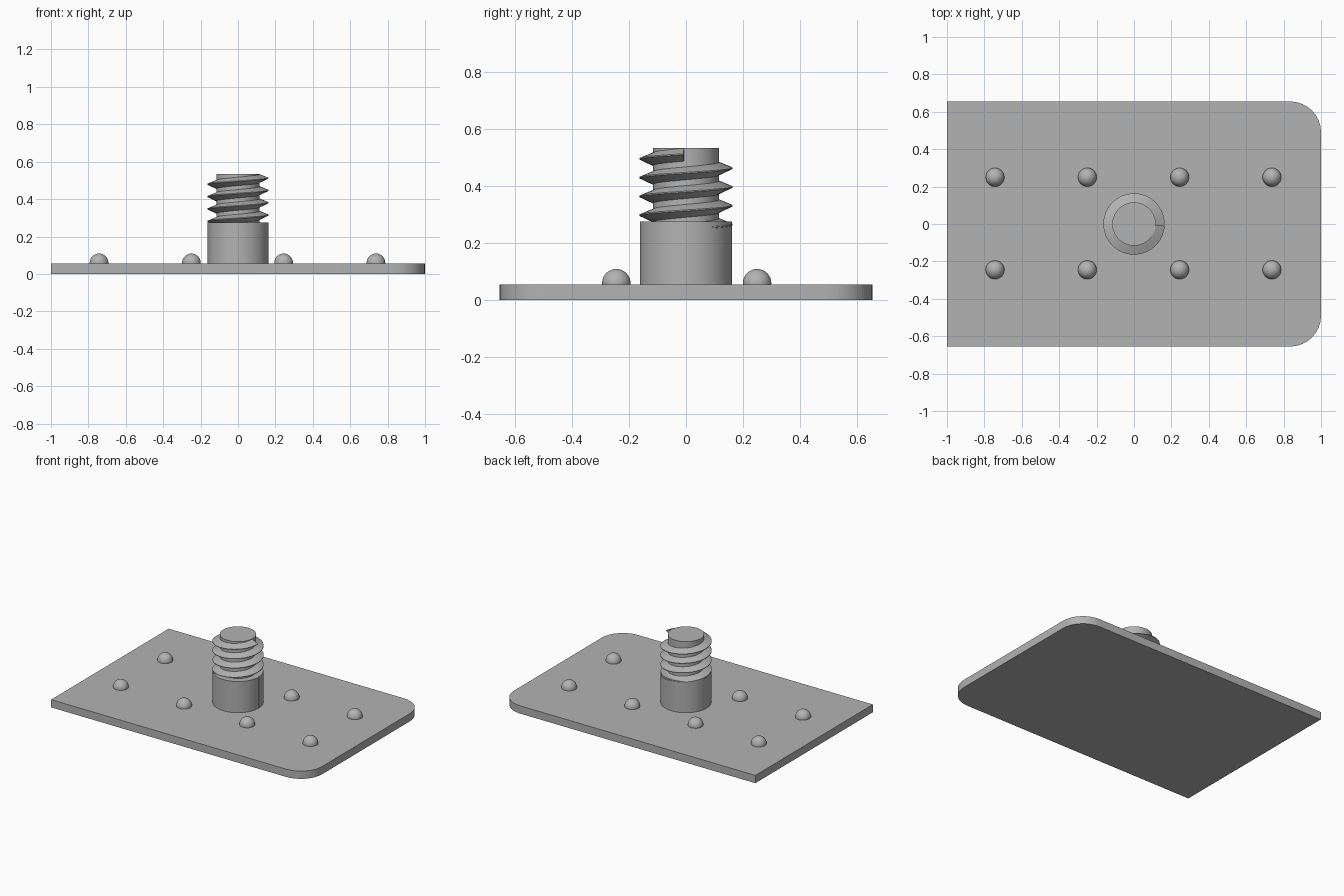
import bpy, bmesh
from math import sin, cos, pi, radians

cube = bpy.data.objects.get("Cube")
if cube:
    bpy.data.objects.remove(cube, do_unlink=True)

GREY = (0.45, 0.45, 0.45, 1)
metal = bpy.data.materials.new("plain_grey")
metal.use_nodes = True
metal.diffuse_color = GREY
metal.node_tree.nodes["Principled BSDF"].inputs["Base Color"].default_value = GREY


def finish(name, bm, location=(0, 0, 0)):
    """Turn a bmesh into a smooth shaded object with sharp edges kept."""
    bmesh.ops.remove_doubles(bm, verts=bm.verts, dist=1e-5)
    bmesh.ops.recalc_face_normals(bm, faces=bm.faces)
    mesh = bpy.data.meshes.new(name)
    bm.to_mesh(mesh)
    bm.free()
    mesh.materials.append(metal)
    obj = bpy.data.objects.new(name, mesh)
    obj.location = location
    bpy.context.collection.objects.link(obj)
    bpy.ops.object.select_all(action="DESELECT")
    obj.select_set(True)
    bpy.context.view_layer.objects.active = obj
    bpy.ops.object.shade_smooth_by_angle(angle=radians(30))
    return obj


def prism(name, outline, z0, z1):
    """Extrude a flat outline from z0 to z1."""
    bm = bmesh.new()
    face = bm.faces.new([bm.verts.new((x, y, z0)) for x, y in outline])
    out = bmesh.ops.extrude_face_region(bm, geom=[face])
    top = [g for g in out["geom"] if isinstance(g, bmesh.types.BMVert)]
    bmesh.ops.translate(bm, verts=top, vec=(0, 0, z1 - z0))
    return finish(name, bm)


def circle(r, n=64):
    return [(r * cos(2 * pi * i / n), r * sin(2 * pi * i / n)) for i in range(n)]


# Base plate, rounded at the two corners on +x
W, R, THICK = 0.655, 0.165, 0.055
arc = [(1 - R + R * cos(a), W - R + R * sin(a))
       for a in (pi / 2 * i / 8 for i in range(9))]
outline = [(-1, -W)] + [(x, -y) for x, y in reversed(arc)] + arc + [(-1, W)]
prism("base_plate", outline, 0, THICK)

# Collar with a hairline groove facing +x, and the threaded core above it
G = 0.004
collar = [(0.162, -G), (0.158, -G), (0.158, G), (0.162, G)] + circle(0.162)[1:]
prism("collar", collar, THICK, 0.275)
prism("screw_core", circle(0.116), 0.27, 0.535)

# Right-handed thread, ending at +x near the top of the core
PITCH, TURNS, STEPS, END_Z = 0.066, 3.9, 48, 0.512
section = [(0.112, -0.026), (0.164, -0.002), (0.164, 0.002), (0.112, 0.023)]
bm = bmesh.new()
rings = []
for i in range(int(TURNS * STEPS) + 1):
    turn = -i / STEPS
    a = 2 * pi * turn - 0.06
    rings.append([bm.verts.new((r * cos(a), r * sin(a), END_Z + PITCH * turn + dz))
                  for r, dz in section])
for a, b in zip(rings, rings[1:]):
    for j in range(4):
        k = (j + 1) % 4
        bm.faces.new((a[j], a[k], b[k], b[j]))
bm.faces.new(rings[0])
bm.faces.new(rings[-1])
finish("screw_thread", bm)

# Two rows of four round studs
for row, y in enumerate((-0.245, 0.25)):
    for col in range(4):
        bm = bmesh.new()
        bmesh.ops.create_uvsphere(bm, u_segments=32, v_segments=16, radius=0.05)
        bmesh.ops.bisect_plane(bm, geom=bm.verts[:] + bm.edges[:] + bm.faces[:],
                               plane_co=(0, 0, -0.005), plane_no=(0, 0, 1),
                               clear_inner=True)
        finish(f"stud_{row + 1}_{col + 1}", bm, (-0.743 + 0.4935 * col, y, 0.059))
